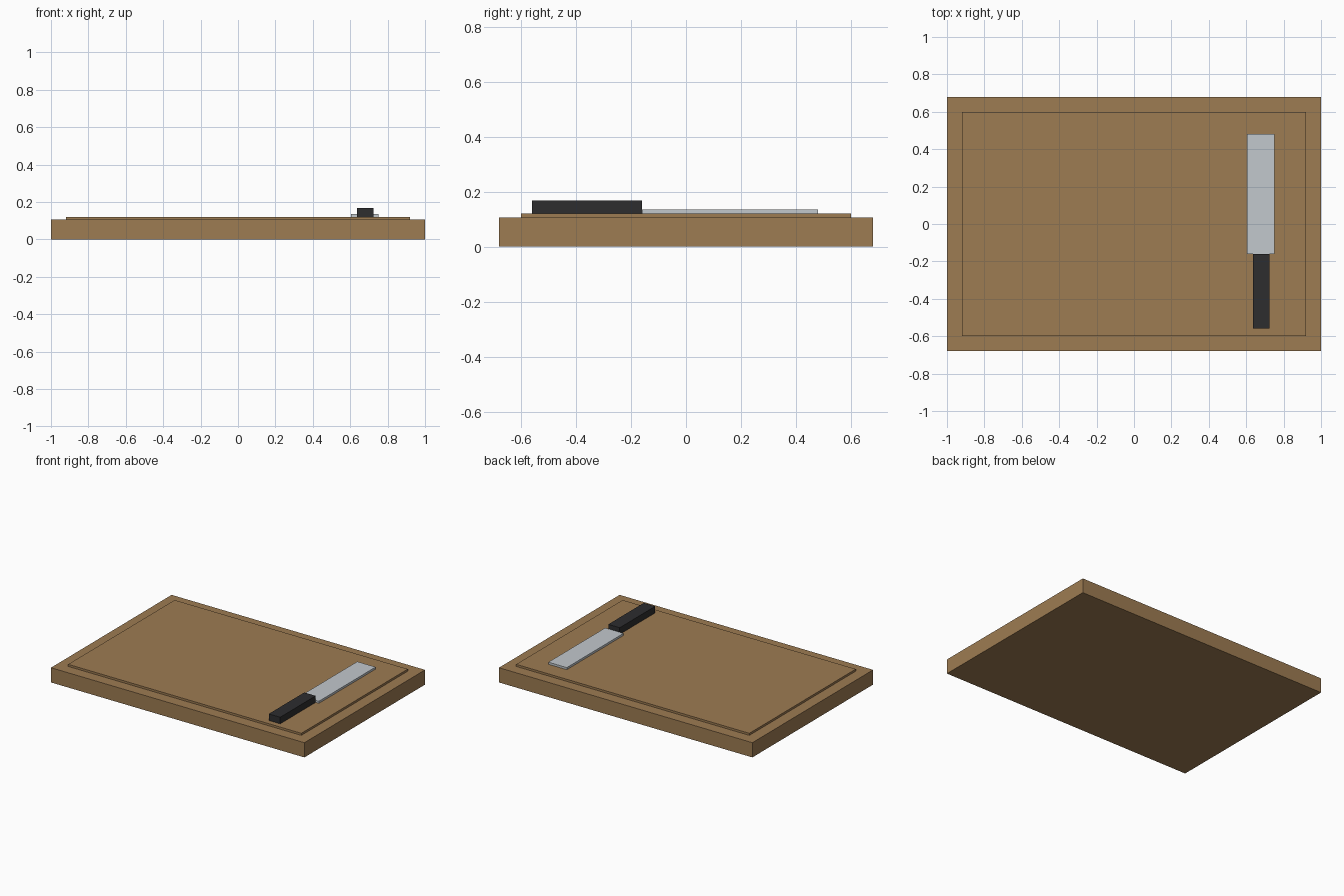
import bpy
import bmesh
from mathutils import Vector

default = bpy.data.objects.get("Cube")
if default:
    bpy.data.objects.remove(default, do_unlink=True)


def make_material(name, rgb):
    mat = bpy.data.materials.new(name)
    mat.use_nodes = True
    colour = (*rgb, 1)
    mat.diffuse_color = colour
    mat.node_tree.nodes["Principled BSDF"].inputs["Base Color"].default_value = colour
    return mat


def make_box(name, low, high, mat):
    """Flat-faced box between two opposite corners."""
    low, high = Vector(low), Vector(high)
    bm = bmesh.new()
    bmesh.ops.create_cube(bm, size=1)
    bmesh.ops.scale(bm, vec=high - low, verts=bm.verts)
    bmesh.ops.translate(bm, vec=(low + high) / 2, verts=bm.verts)
    mesh = bpy.data.meshes.new(name)
    bm.to_mesh(mesh)
    bm.free()
    mesh.materials.append(mat)
    obj = bpy.data.objects.new(name, mesh)
    bpy.context.collection.objects.link(obj)
    return obj


wood = make_material("warm wood", (0.34, 0.2, 0.085))
steel = make_material("pale steel", (0.54, 0.58, 0.61))
black = make_material("black handle", (0.026, 0.026, 0.028))

board_top = 0.105
panel_top = 0.12

# Cutting board with its slightly raised working surface
make_box("board", (-1, -0.68, 0), (1, 0.68, board_top), wood)
make_box("raised_panel", (-0.92, -0.6, board_top), (0.92, 0.6, panel_top), wood)

# Knife lying on the board
make_box("knife_blade", (0.605, -0.16, panel_top), (0.75, 0.48, 0.135), steel)
make_box("knife_handle", (0.635, -0.56, panel_top), (0.725, -0.16, 0.167), black)
